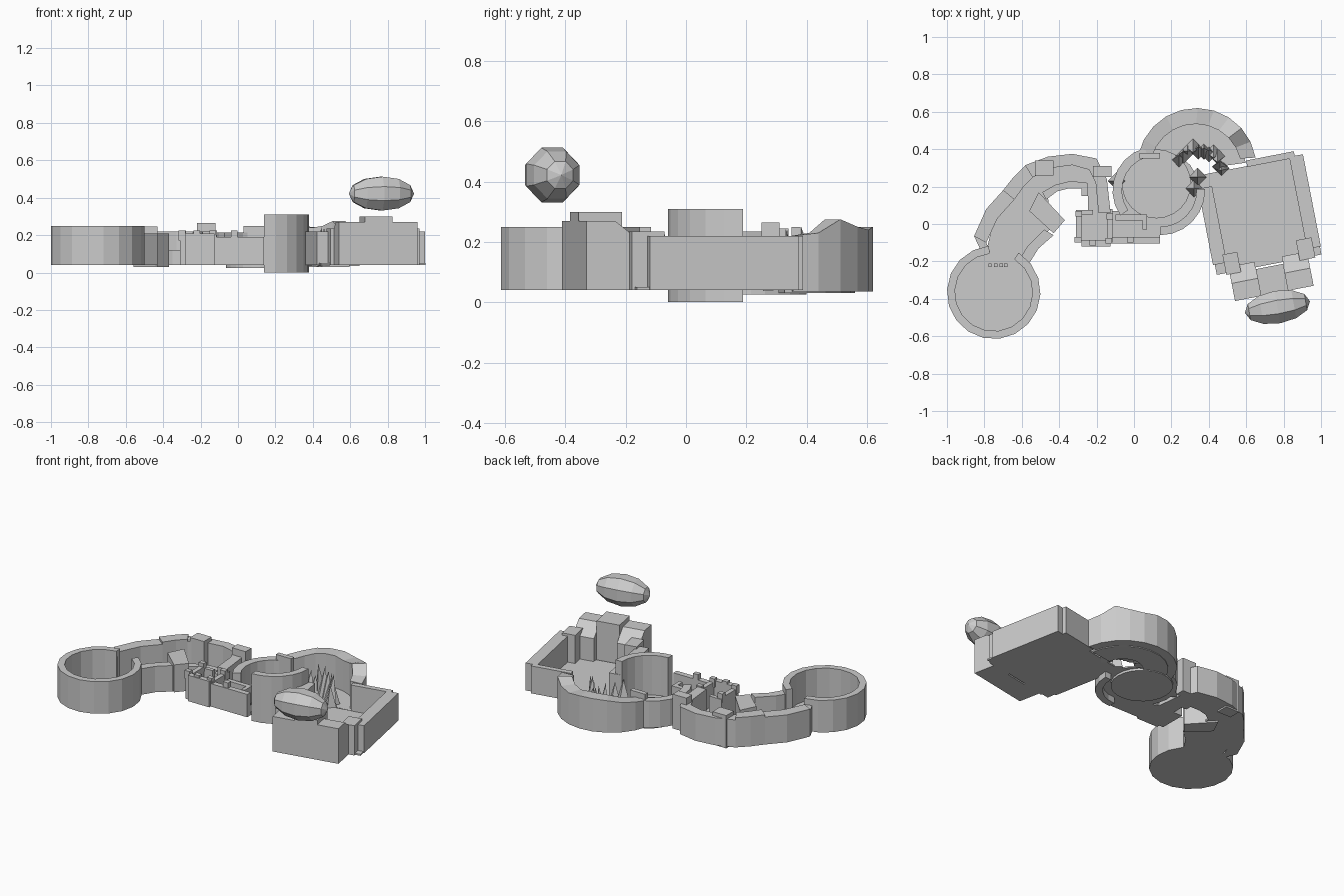
import bpy, bmesh, math, random
from mathutils import Vector, Matrix

if "Cube" in bpy.data.objects:
    bpy.data.objects.remove(bpy.data.objects["Cube"])

random.seed(4)


def finish(name, bm):
    bmesh.ops.recalc_face_normals(bm, faces=bm.faces)
    me = bpy.data.meshes.new(name)
    bm.to_mesh(me)
    bm.free()
    ob = bpy.data.objects.new(name, me)
    bpy.context.collection.objects.link(ob)
    return ob


def arc(cx, cy, r, a0, a1, n):
    return [(cx + r * math.cos(math.radians(a0 + (a1 - a0) * i / n)),
             cy + r * math.sin(math.radians(a0 + (a1 - a0) * i / n))) for i in range(n + 1)]


def prism(name, pts, z0, z1):
    """Upright solid on a plan outline."""
    bm = bmesh.new()
    lo = [bm.verts.new((x, y, z0)) for x, y in pts]
    hi = [bm.verts.new((x, y, z1)) for x, y in pts]
    n = len(pts)
    bm.faces.new(lo[::-1])
    bm.faces.new(hi)
    for i in range(n):
        j = (i + 1) % n
        bm.faces.new((lo[i], lo[j], hi[j], hi[i]))
    return finish(name, bm)


def strip(name, outer, inner, z0, tops):
    """Wall or floor between two matching plan lines; tops is one height or one per point."""
    n = len(outer)
    if not isinstance(tops, (list, tuple)):
        tops = [tops] * n
    bm = bmesh.new()
    rings = [[bm.verts.new(p) for p in ((*o, z0), (*o, t), (*i, t), (*i, z0))]
             for o, i, t in zip(outer, inner, tops)]
    for a, b in zip(rings, rings[1:]):
        for k in range(4):
            m = (k + 1) % 4
            bm.faces.new((a[k], a[m], b[m], b[k]))
    bm.faces.new(rings[0])
    bm.faces.new(rings[-1][::-1])
    return finish(name, bm)


def arc_wall(name, cx, cy, r_out, r_in, a0, a1, n, z0, tops):
    return strip(name, arc(cx, cy, r_out, a0, a1, n), arc(cx, cy, r_in, a0, a1, n), z0, tops)


def rect(x0, x1, y0, y1):
    return [(x0, y0), (x1, y0), (x1, y1), (x0, y1)]


def turned(pts, ox=0.68, oy=0.08, deg=11):
    c, s = math.cos(math.radians(deg)), math.sin(math.radians(deg))
    return [(ox + u * c - v * s, oy + u * s + v * c) for u, v in pts]


# Round arena on the left, open towards the passage
arc_wall("arena_wall", -0.75, -0.365, 0.25, 0.208, 96, 418, 16, 0.04, 0.25)
prism("arena_floor", arc(-0.75, -0.365, 0.23, 0, 340, 17), 0.04, 0.05)
for i, x in enumerate((-0.77, -0.74, -0.71, -0.685)):
    prism(f"arena_marker_{i}", rect(x - .009, x + .009, -0.23, -0.212), 0.05, 0.07)

# Passage from the arena to the curved court
out_a = [(-0.855, -0.065), (-0.79, 0.08), (-0.70, 0.18)]
in_a = [(-0.79, -0.10), (-0.73, 0.03), (-0.64, 0.13)]
strip("passage_outer_wall", out_a, in_a, 0.04, 0.22)
strip("passage_outer_link", [(-0.855, -0.065), (-0.82, -0.14)],
      [(-0.79, -0.10), (-0.77, -0.15)], 0.04, 0.21)
out_b = [(-0.62, -0.20), (-0.57, -0.12), (-0.48, -0.03)]
in_b = [(-0.56, -0.21), (-0.51, -0.13), (-0.43, -0.06)]
strip("passage_inner_wall", out_b, in_b, 0.04, 0.21)
strip("passage_floor", [(-0.80, -0.19), (-0.76, -0.02), (-0.67, 0.14), (-0.55, 0.29)],
      [(-0.57, -0.20), (-0.54, -0.12), (-0.45, -0.03), (-0.46, 0.16)], 0.04, 0.05)
strip("court_corner_wall", [(-0.70, 0.18), (-0.645, 0.25), (-0.58, 0.315)],
      [(-0.64, 0.13), (-0.59, 0.20), (-0.54, 0.25)], 0.04, 0.235)

# Curved court with outer and inner walls
court_out = [(-0.58, 0.315), (-0.46, 0.36), (-0.33, 0.375), (-0.20, 0.35),
             (-0.145, 0.24), (-0.125, 0.06)]
court_in = [(-0.54, 0.25), (-0.44, 0.30), (-0.33, 0.315), (-0.24, 0.29),
            (-0.205, 0.22), (-0.19, 0.06)]
hole = [(-0.49, 0.17), (-0.42, 0.21), (-0.34, 0.23), (-0.25, 0.22), (-0.245, 0.15), (-0.245, 0.06)]
strip("court_outer_wall", court_out, court_in, 0.04, 0.22)
strip("court_floor", court_in, hole, 0.04, 0.05)
prism("court_inner_block", [(-0.51, 0.17), (-0.37, 0.02), (-0.43, -0.05), (-0.56, 0.07)], 0.03, 0.21)
strip("court_inner_wall", hole[:5], [(-0.47, 0.13), (-0.41, 0.175), (-0.35, 0.19),
      (-0.28, 0.19), (-0.28, 0.15)], 0.04, 0.12)
prism("court_tower", rect(-0.53, -0.43, 0.26, 0.34), 0.03, 0.245)
prism("court_tower_small", rect(-0.22, -0.12, 0.25, 0.31), 0.04, 0.265)

# Small square rooms in the middle
for i, (x0, x1, y0, y1, top) in enumerate((
        (-0.31, -0.28, -0.10, 0.07, .20), (-0.28, -0.125, -0.12, -0.085, .21),
        (-0.145, -0.115, -0.10, 0.08, .20), (-0.31, -0.22, 0.05, 0.075, .19),
        (-0.125, 0.14, -0.105, -0.07, .19), (-0.10, 0.07, 0.02, 0.05, .17),
        (0.045, 0.07, -0.03, 0.05, .17))):
    prism(f"room_wall_{i}", rect(x0, x1, y0, y1), 0.04, top)
prism("room_floor", rect(-0.30, 0.14, -0.10, 0.07), 0.04, 0.05)
for i, (x, y) in enumerate(((-0.30, -0.085), (-0.22, -0.10), (-0.135, -0.09), (-0.295, 0.055),
                            (-0.13, 0.04), (-0.02, -0.085))):
    prism(f"battlement_{i}", rect(x - .018, x + .018, y - .015, y + .015), 0.17, 0.225)

# Central round hall with a tall front quarter
arc_wall("hall_tall_wall", 0.14, 0.18, 0.24, 0.195, -90, 2, 6, 0.0, 0.31)
arc_wall("hall_low_wall", 0.12, 0.18, 0.235, 0.185, 105, 215, 7, 0.04, 0.215)
prism("hall_floor", arc(0.12, 0.215, 0.185, 0, 345, 23), 0.025, 0.06)
prism("hall_apron", arc(0.14, 0.18, 0.21, 0, 340, 17), 0.04, 0.05)
prism("hall_slab", rect(0.03, 0.14, 0.35, 0.38), 0.04, 0.25)

# Curved ravine at the back right, with uneven wall and rock spikes
strip("ravine_wall", arc(0.335, 0.30, 0.32, 168, 10, 10),
      arc(0.33, 0.29, 0.245, 165, 14, 10), 0.035,
      [.21, .22, .23, .245, .25, .25, .24, .25, .275, .23, .22])
arc_wall("ravine_floor", 0.33, 0.29, 0.27, 0.12, 168, 8, 10, 0.03, 0.04)
for i in range(11):
    a = math.radians(140 - 13 * i)
    h = random.uniform(0.12, 0.22)
    bm = bmesh.new()
    tilt = Matrix.Rotation(random.uniform(-.25, .25), 4, 'X')
    bmesh.ops.create_cone(bm, cap_ends=True, segments=4, radius1=0.042, radius2=0, depth=h,
                          matrix=Matrix.Translation((0.34 + .13 * math.cos(a),
                                                     0.27 + .13 * math.sin(a), 0.04 + h / 2)) @ tilt)
    finish(f"rock_spike_{i}", bm)
for i, (x, y) in enumerate(((0.34, 0.25), (0.32, 0.19), (-0.09, 0.23))):
    bm = bmesh.new()
    bmesh.ops.create_cone(bm, cap_ends=True, segments=4, radius1=0.05, radius2=0, depth=0.16,
                          matrix=Matrix.Translation((x, y, 0.12)))
    finish(f"hall_spike_{i}", bm)

# Large turned yard on the right
prism("yard_floor", turned(rect(-0.30, 0.27, -0.30, 0.24)), 0.04, 0.05)
prism("yard_right_wall", turned(rect(0.20, 0.275, -0.257, 0.245)), 0.04, 0.22)
prism("yard_left_wall", turned(rect(-0.31, -0.235, -0.245, 0.17)), 0.04, 0.22)
prism("yard_back_wall", turned(rect(-0.03, 0.23, 0.235, 0.27)), 0.04, 0.22)

# Gatehouse: two flanking blocks with sloped backs and a raised centre
for side, u0, u1 in (("left", -0.231, -0.09), ("right", 0.06, 0.197)):
    p = turned(rect(u0, u1, -0.456, -0.36))
    strip(f"gate_{side}", [p[0], p[3]], [p[1], p[2]], 0.04, 0.27)
    q = turned(rect(u0, u1, -0.36, -0.27))
    strip(f"gate_{side}_slope", [q[0], q[3]], [q[1], q[2]], 0.04, [0.27, 0.20])
    e = turned(rect(-0.25 if side == "left" else 0.15, -0.17 if side == "left" else 0.235, -0.31, -0.20))
    prism(f"gate_{side}_pier", e, 0.04, 0.235)
prism("gate_centre", turned(rect(-0.09, 0.06, -0.456, -0.31)), 0.04, 0.30)

# Floating boulder above the gate
bm = bmesh.new()
bmesh.ops.create_uvsphere(bm, u_segments=8, v_segments=6, radius=1,
                          matrix=Matrix.Translation((0.767, -0.444, 0.422))
                          @ Matrix.Rotation(math.radians(10), 4, 'Z')
                          @ Matrix.Diagonal((0.177, 0.095, 0.098, 1))
                          @ Matrix.Rotation(math.radians(90), 4, 'Y')
                          @ Matrix.Rotation(math.radians(22.5), 4, 'Z'))
finish("boulder", bm)
